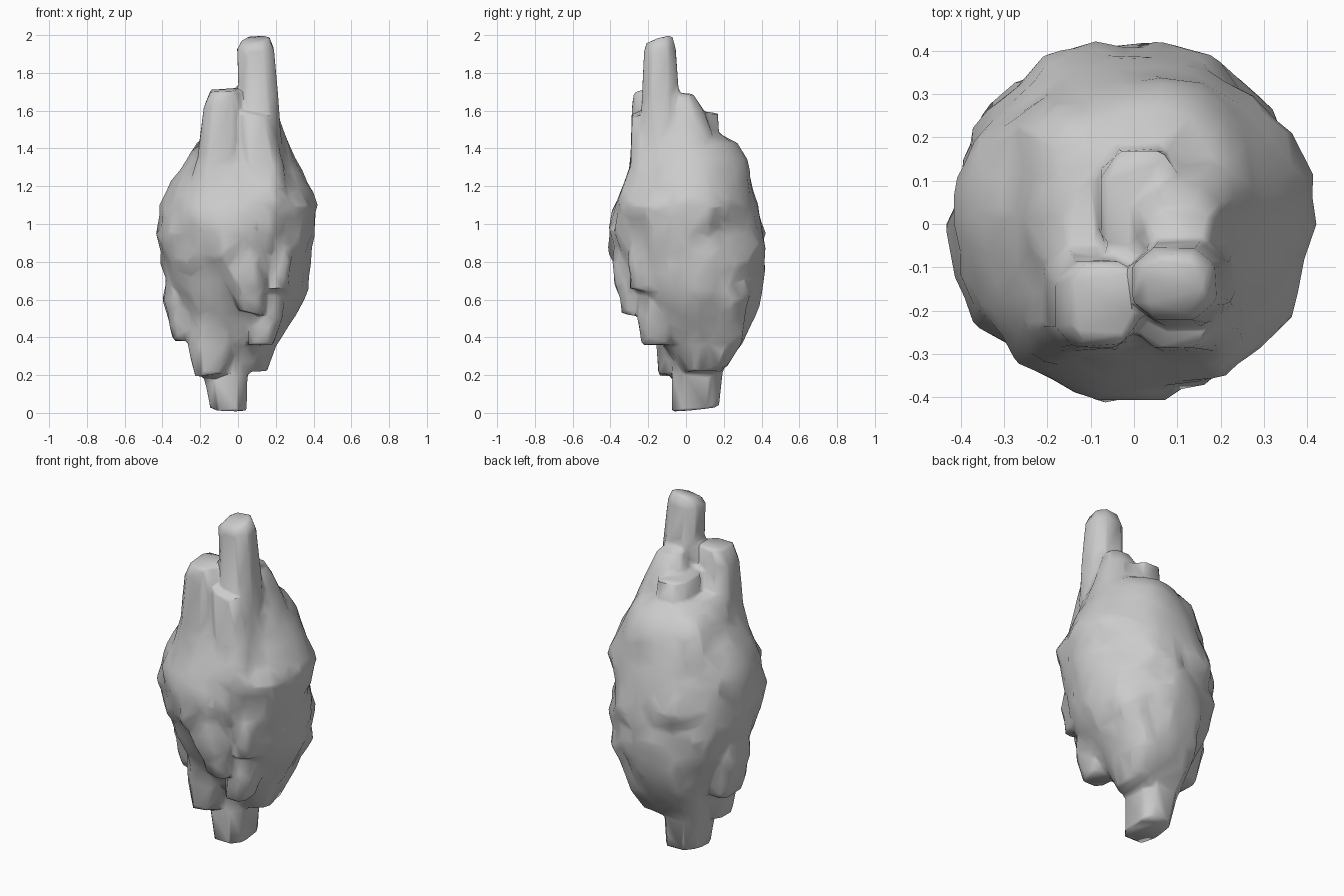
import bpy, bmesh, math
from mathutils import Vector, noise

parts = []


def loft(name, rings, sides=8, power=0.7, rough=0.0, turn=0.5, tilt=(0, 0, 0, 0)):
    """Skin stacked rings (z, xmin, xmax, ymin, ymax); tilt slopes the bottom and top caps."""
    bm = bmesh.new()
    layers = []
    for i, (z, x0, x1, y0, y1) in enumerate(rings):
        cx, cy, rx, ry = (x0 + x1) / 2, (y0 + y1) / 2, (x1 - x0) / 2, (y1 - y0) / 2
        layer = []
        for k in range(sides):
            a = 2 * math.pi * (k + turn) / sides
            c, s = math.cos(a), math.sin(a)
            # turned rings are stretched so that they still fill their box
            fit = 1 / math.cos(math.pi * turn / sides) ** power
            dx = rx * fit * math.copysign(abs(c) ** power, c)
            dy = ry * fit * math.copysign(abs(s) ** power, s)
            dz = 0
            if i == 0:
                dz = tilt[0] * dx + tilt[1] * dy
            elif i == len(rings) - 1:
                dz = tilt[2] * dx + tilt[3] * dy
            p = Vector((cx + dx, cy + dy, z + dz))
            if rough:
                f = 1 + rough * noise.noise(p * 7.0)
                p.x, p.y = cx + dx * f, cy + dy * f
            layer.append(bm.verts.new(p))
        layers.append(layer)
    for lo, hi in zip(layers, layers[1:]):
        for k in range(sides):
            j = (k + 1) % sides
            bm.faces.new((lo[k], lo[j], hi[j], hi[k]))
    bm.faces.new(layers[0][::-1])
    bm.faces.new(layers[-1])
    bmesh.ops.triangulate(bm, faces=bm.faces[:])
    bmesh.ops.recalc_face_normals(bm, faces=bm.faces[:])
    mesh = bpy.data.meshes.new(name)
    bm.to_mesh(mesh)
    bm.free()
    ob = bpy.data.objects.new(name, mesh)
    bpy.context.collection.objects.link(ob)
    parts.append(ob)


# Lumpy main rock
loft("rock_body", [
    (0.22, -0.10, 0.15, -0.02, 0.19),
    (0.36, -0.22, 0.20, -0.12, 0.30),
    (0.50, -0.30, 0.29, -0.22, 0.36),
    (0.65, -0.37, 0.37, -0.30, 0.405),
    (0.80, -0.40, 0.38, -0.36, 0.42),
    (0.95, -0.43, 0.385, -0.41, 0.405),
    (1.09, -0.415, 0.42, -0.39, 0.385),
    (1.22, -0.36, 0.37, -0.32, 0.355),
    (1.34, -0.26, 0.31, -0.28, 0.325),
    (1.43, -0.22, 0.27, -0.26, 0.27),
    (1.48, -0.16, 0.22, -0.22, 0.17)],
    sides=22, power=1.0, rough=0.08, turn=0)
# Rounded fillers: upper back left and lower back right
loft("back_left_bulge", [
    (0.95, -0.30, 0.00, 0.05, 0.31),
    (1.20, -0.30, 0.02, 0.05, 0.31),
    (1.36, -0.25, 0.02, 0.04, 0.28),
    (1.44, -0.19, 0.02, 0.04, 0.22)], power=0.9)
loft("lower_back_right_bulge", [
    (0.24, 0.00, 0.16, 0.00, 0.22),
    (0.37, 0.00, 0.21, 0.02, 0.30),
    (0.60, 0.00, 0.32, 0.00, 0.34),
    (0.85, 0.00, 0.32, 0.00, 0.33)], power=0.85)

# Tall spire on top
loft("top_spire", [
    (1.20, 0.03, 0.25, -0.24, -0.02),
    (1.65, 0.00, 0.22, -0.24, -0.03),
    (1.93, -0.01, 0.195, -0.225, -0.05),
    (1.98, 0.02, 0.17, -0.21, -0.07)], power=0.8, tilt=(0, 0, 0.1, 0.3))

# Upper columns: front left, front right, right shoulder, back
loft("front_left_column", [
    (0.90, -0.28, -0.02, -0.26, 0.00),
    (1.15, -0.28, 0.02, -0.33, 0.00),
    (1.35, -0.22, 0.02, -0.30, -0.02),
    (1.62, -0.185, 0.01, -0.29, -0.08),
    (1.71, -0.15, 0.01, -0.28, -0.08)], tilt=(0, 0, 0.05, 0.1))
loft("front_right_column", [
    (0.90, 0.02, 0.22, -0.30, -0.05),
    (1.12, -0.02, 0.28, -0.365, -0.05),
    (1.30, 0.00, 0.25, -0.30, -0.05),
    (1.59, 0.00, 0.18, -0.29, -0.10)], tilt=(0, 0, -0.2, 0.1))
loft("right_shoulder", [
    (0.80, 0.05, 0.30, -0.10, 0.18),
    (1.10, 0.00, 0.41, -0.16, 0.24),
    (1.30, 0.00, 0.32, -0.15, 0.21),
    (1.60, 0.00, 0.21, -0.10, 0.10),
    (1.69, 0.02, 0.18, -0.06, 0.04)], power=0.85)
loft("back_column", [
    (1.05, -0.16, 0.18, 0.00, 0.25),
    (1.35, -0.11, 0.15, -0.05, 0.23),
    (1.45, -0.09, 0.13, -0.07, 0.18),
    (1.59, -0.08, 0.11, -0.10, 0.175)])

# Hanging lobes round the lower front, with their upper ends buried in the rock
loft("front_lobe", [
    (0.53, 0.00, 0.14, -0.345, -0.20),
    (0.68, -0.06, 0.16, -0.38, -0.15),
    (0.82, -0.18, 0.17, -0.40, -0.10),
    (0.98, -0.20, 0.18, -0.42, -0.10),
    (1.15, -0.14, 0.15, -0.36, -0.08),
    (1.30, -0.10, 0.12, -0.24, -0.06)], power=0.95, tilt=(-0.2, 0, 0, 0))
loft("right_front_lobe", [
    (0.65, 0.16, 0.26, -0.30, -0.15),
    (0.80, 0.16, 0.29, -0.31, -0.12),
    (1.05, 0.10, 0.27, -0.26, -0.06)])
loft("lower_right_lobe", [
    (0.36, 0.05, 0.19, -0.24, -0.07),
    (0.50, 0.05, 0.24, -0.26, -0.03),
    (0.80, 0.03, 0.25, -0.25, 0.05)], power=0.85)
loft("left_lobe", [
    (0.38, -0.345, -0.22, -0.07, 0.14),
    (0.60, -0.40, -0.20, -0.11, 0.18),
    (0.95, -0.36, -0.10, -0.10, 0.20)])
loft("lower_left_lobe", [
    (0.20, -0.23, -0.07, -0.15, 0.04),
    (0.35, -0.27, 0.00, -0.16, 0.10),
    (0.70, -0.24, 0.02, -0.22, 0.12)], tilt=(0.1, 0, 0, 0))

# Bottom stem, flaring up into the back of the rock
loft("bottom_stem", [
    (0.02, -0.15, 0.05, -0.08, 0.18),
    (0.22, -0.19, 0.055, -0.08, 0.20),
    (0.45, -0.23, 0.05, -0.06, 0.33),
    (0.62, -0.22, 0.04, 0.00, 0.385),
    (0.85, -0.20, 0.02, 0.05, 0.36)], tilt=(-0.05, 0.1, 0, 0))

# Fuse everything into one continuous faceted rock
bpy.ops.object.select_all(action='DESELECT')
for ob in parts:
    ob.select_set(True)
rock = parts[0]
bpy.context.view_layer.objects.active = rock
bpy.ops.object.join()
rock.name = "columned_rock"
remesh = rock.modifiers.new("fuse", 'REMESH')
remesh.mode = 'VOXEL'
remesh.voxel_size = 0.014
soften = rock.modifiers.new("soften", 'SMOOTH')
soften.factor, soften.iterations = 0.5, 4
for m in ("fuse", "soften"):
    bpy.ops.object.modifier_apply(modifier=m)

# Small lumps on the body, fading out towards the column ends
normals = [v.normal.copy() for v in rock.data.vertices]
for v, n in zip(rock.data.vertices, normals):
    fade = max(0, 1 - abs(v.co.z - 0.85) / 0.6)
    v.co += n * 0.022 * fade * noise.noise(v.co * 9.0)
thin = rock.modifiers.new("facets", 'DECIMATE')
thin.ratio = 0.035
bpy.ops.object.modifier_apply(modifier="facets")
bpy.ops.object.shade_smooth_by_angle(angle=math.radians(60))
